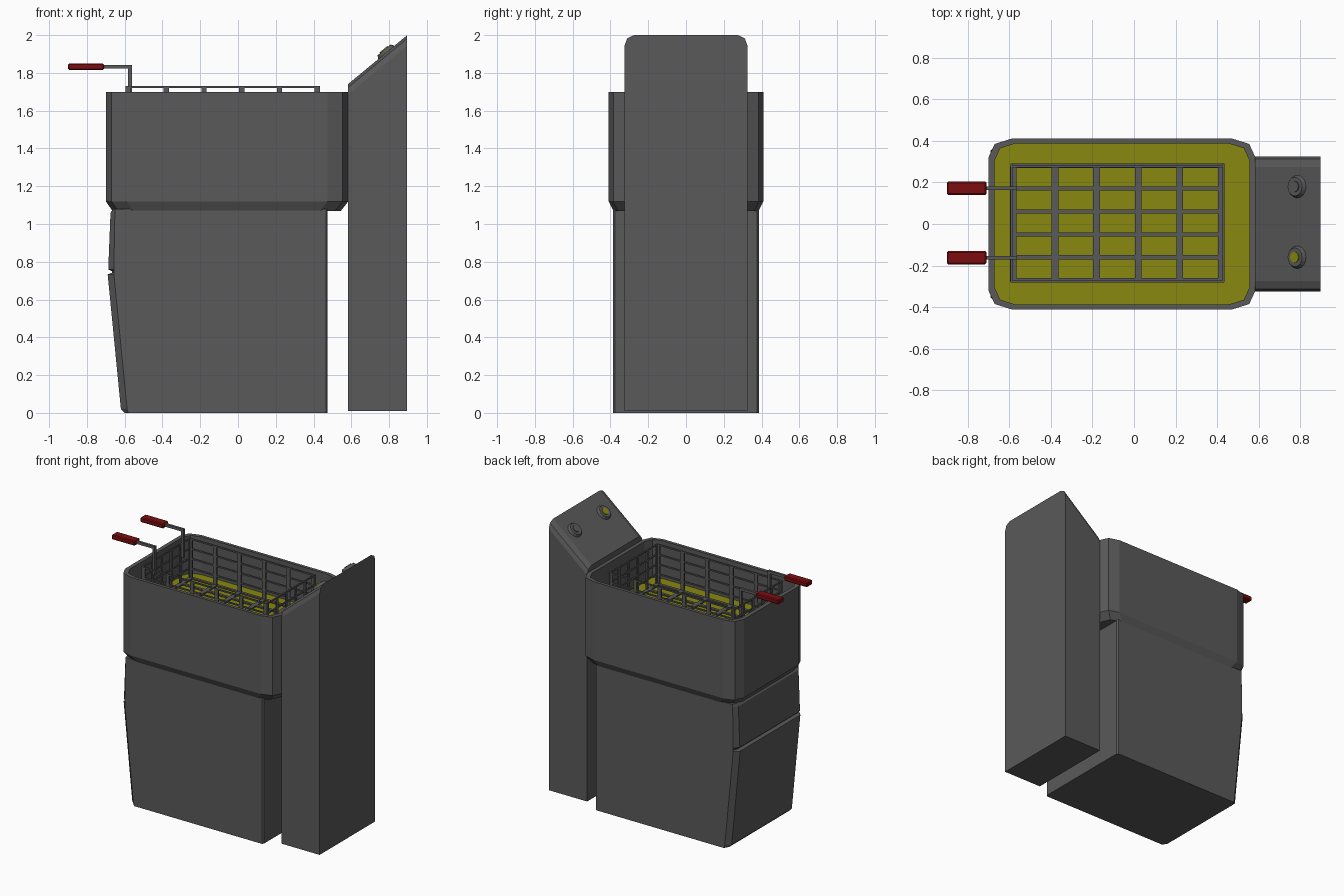
import bpy, bmesh, math
from mathutils import Matrix, Vector

if "Cube" in bpy.data.objects:
    bpy.data.objects.remove(bpy.data.objects["Cube"], do_unlink=True)


def material(name, color):
    m = bpy.data.materials.new(name)
    m.use_nodes = True
    m.diffuse_color = (*color, 1)
    m.node_tree.nodes["Principled BSDF"].inputs["Base Color"].default_value = (*color, 1)
    return m


STEEL = material("dark grey steel", (0.1, 0.1, 0.1))
OIL = material("oil yellow", (0.25, 0.25, 0.005))
RED = material("grip red", (0.2, 0.004, 0.005))


def finish(name, bm, *mats):
    bmesh.ops.recalc_face_normals(bm, faces=bm.faces)
    mesh = bpy.data.meshes.new(name)
    bm.to_mesh(mesh)
    bm.free()
    for m in mats:
        mesh.materials.append(m)
    obj = bpy.data.objects.new(name, mesh)
    bpy.context.collection.objects.link(obj)
    return obj


def loft(bm, rings):
    """Skin a stack of equal-length rings and cap both ends; returns the last cap."""
    loops = [[bm.verts.new(p) for p in ring] for ring in rings]
    n = len(loops[0])
    for a, b in zip(loops, loops[1:]):
        for i in range(n):
            j = (i + 1) % n
            bm.faces.new((a[i], a[j], b[j], b[i]))
    bm.faces.new(loops[0][::-1])
    return bm.faces.new(loops[-1])


def box(bm, lo, hi):
    lo, hi = Vector(lo), Vector(hi)
    m = Matrix.Translation((lo + hi) / 2) @ Matrix.Diagonal((*(hi - lo), 1))
    bmesh.ops.create_cube(bm, size=1, matrix=m)


# Lower cabinet with chamfered corners, sloping door and a notch under the upper panel
def cabinet_ring(z, face, corner):
    half = [(face, 0.352), (corner, 0.386), (0.465, 0.386), (0.475, 0.376)]
    pts = half + [(x, -y) for x, y in reversed(half)]
    return [(x, y, z) for x, y in pts]


bm = bmesh.new()
loft(bm, [cabinet_ring(*level) for level in (
    (0.0, -0.60, -0.58), (0.02, -0.62, -0.587), (0.733, -0.69, -0.657),
    (0.742, -0.667, -0.657), (0.75, -0.667, -0.657), (0.76, -0.687, -0.657),
    (1.06, -0.675, -0.652), (1.08, -0.66, -0.652))])
finish("cabinet", bm, STEEL)


# Open tub with a tapered underside; its inner floor is the oil surface
def tub_ring(z, x0, x1, y, s=1.0):
    corner = [(0, 0.09), (0.03, 0.025), (0.11, 0)]
    pts = [(x0 + s * a, y - s * b) for a, b in corner]
    pts += [(x1 - s * a, y - s * b) for a, b in reversed(corner)]
    pts += [(px, -py) for px, py in reversed(pts)]
    return [(px, py, z) for px, py in pts]


bm = bmesh.new()
oil = loft(bm, [
    tub_ring(1.07, -0.665, 0.545, 0.385),
    tub_ring(1.12, -0.70, 0.584, 0.41),
    tub_ring(1.70, -0.70, 0.584, 0.41),
    tub_ring(1.70, -0.67, 0.555, 0.387, 0.9),
    tub_ring(1.42, -0.67, 0.555, 0.387, 0.9)])
oil.material_index = 1
finish("tub", bm, STEEL, OIL)

# Control column with rounded shoulders and a sloping top
X0, X1, DROP = 0.582, 0.896, 0.26
bm = bmesh.new()
shoulder = [(0.325, 1.945), (0.312, 1.982), (0.275, 2.0)]
top = shoulder + [(-y, z) for y, z in reversed(shoulder)]
base = [(-0.325, 0.01), (0.325, 0.01)]
loft(bm, [[(x, y, z) for y, z in base] + [(x, y, z - d) for y, z in top]
          for x, d in ((X0, DROP), (X1, 0))])
finish("control_column", bm, STEEL)

# Dial and lamp set on the slope
tilt = math.atan2(DROP, X1 - X0)


def disc(bm, r1, r2, h, frame):
    bmesh.ops.create_cone(bm, cap_ends=True, segments=16, radius1=r1, radius2=r2,
                          depth=h, matrix=frame @ Matrix.Translation((0, 0, h / 2)))


for label, y, mat in (("dial", 0.18, STEEL), ("lamp", -0.16, OIL)):
    x = 0.785
    frame = Matrix.Translation((x, y, 2.0 - DROP * (X1 - x) / (X1 - X0))) @ Matrix.Rotation(-tilt, 4, 'Y')
    bm = bmesh.new()
    disc(bm, 0.055, 0.045, 0.018, frame)
    finish(label + "_bezel", bm, STEEL)
    bm = bmesh.new()
    disc(bm, 0.028, 0.026, 0.023, frame)
    finish(label + "_centre", bm, mat)

# Wire basket: floor grid, wall posts and rails
BX0, BX1, BY = -0.59, 0.43, 0.277
FLOOR, RIM, T = 1.43, 1.73, 0.01
xs = [-0.58 + 0.2 * i for i in range(6)]
ys = [-0.27 + 0.11 * i for i in range(6)]
bm = bmesh.new()
for x in xs:
    box(bm, (x - 0.016, -BY, FLOOR), (x + 0.016, BY, FLOOR + T))
    for s in (-1, 1):
        box(bm, (x - 0.014, s * BY - T / 2, FLOOR), (x + 0.014, s * BY + T / 2, RIM - 0.005))
for y in ys:
    box(bm, (BX0, y - 0.01, FLOOR), (BX1, y + 0.01, FLOOR + T))
    for x in (BX0, BX1):
        box(bm, (x - T / 2, y - 0.01, FLOOR), (x + T / 2, y + 0.01, RIM - 0.005))
for i in range(5):
    z = FLOOR + (RIM - FLOOR - T) * i / 4
    for s in (-1, 1):
        box(bm, (BX0, s * BY - T / 2, z), (BX1, s * BY + T / 2, z + T))
    for x in (BX0, BX1):
        box(bm, (x - T / 2, -BY, z), (x + T / 2, BY, z + T))
finish("basket", bm, STEEL)

# Basket handles with red grips
for side, y in (("left", 0.172), ("right", -0.162)):
    bm = bmesh.new()
    box(bm, (-0.582, y - 0.009, 1.63), (-0.562, y + 0.009, 1.843))
    box(bm, (-0.72, y - 0.009, 1.823), (-0.562, y + 0.009, 1.843))
    finish(side + "_handle_rod", bm, STEEL)
    bm = bmesh.new()
    box(bm, (-0.90, y - 0.032, 1.815), (-0.71, y + 0.032, 1.85))
    grip = finish(side + "_handle_grip", bm, RED)
    bevel = grip.modifiers.new("chamfer", 'BEVEL')
    bevel.width = 0.006
    bevel.segments = 1
